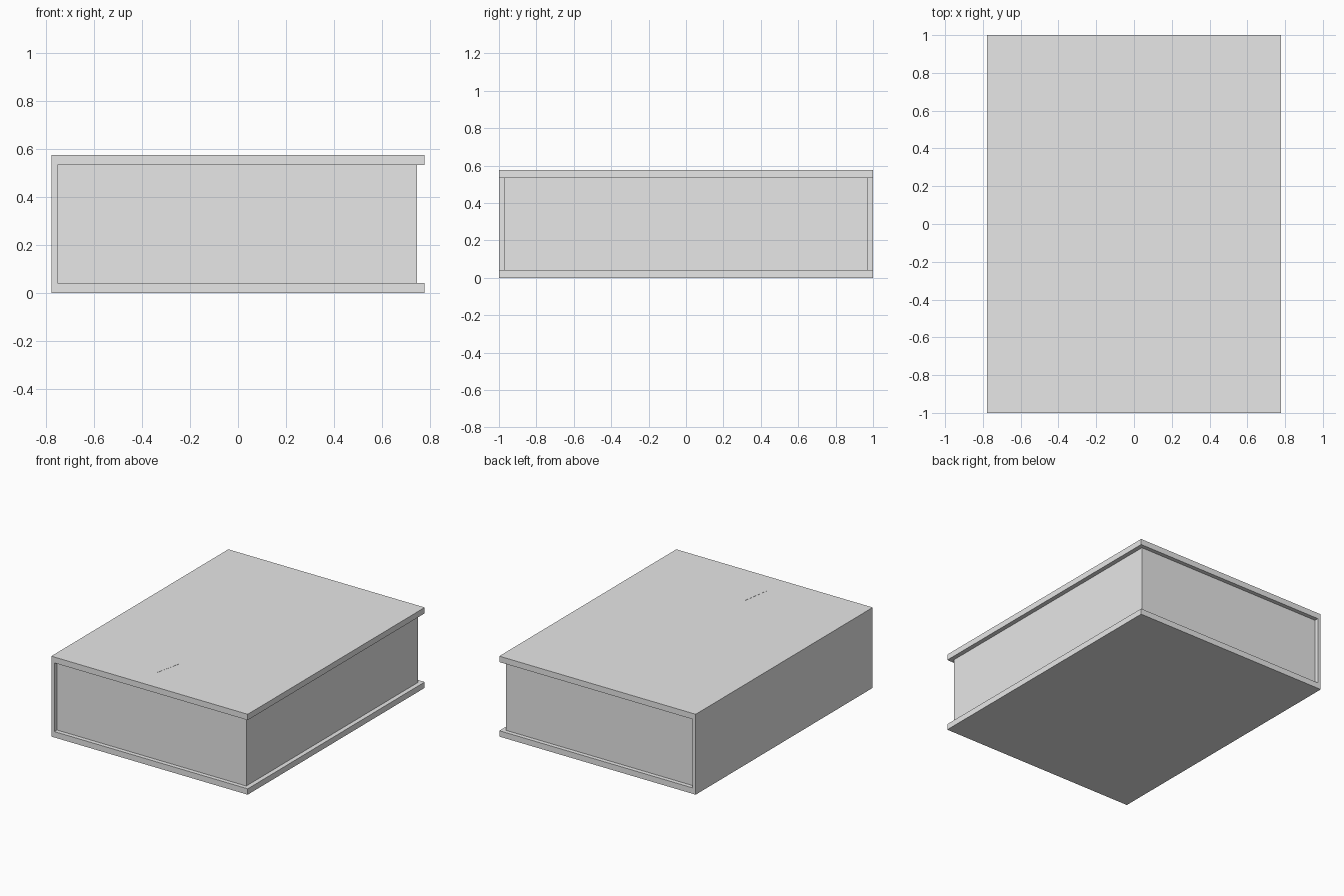
import bpy
import bmesh
from mathutils import Vector

cube = bpy.data.objects.get("Cube")
if cube:
    bpy.data.objects.remove(cube, do_unlink=True)

# Overall sizes
W, L, H = 0.777, 1.0, 0.575
BOARD, SPINE = 0.042, 0.025
PAGE_X, PAGE_Y = 0.745, 0.97

grey = bpy.data.materials.new("light grey")
grey.use_nodes = True
COLOUR = (0.8, 0.8, 0.8, 1.0)
grey.diffuse_color = COLOUR
grey.node_tree.nodes["Principled BSDF"].inputs["Base Color"].default_value = COLOUR


def extrude_outline(name, points, direction):
    """Extrude a flat closed outline into a solid object."""
    bm = bmesh.new()
    face = bm.faces.new([bm.verts.new(p) for p in points])
    result = bmesh.ops.extrude_face_region(bm, geom=[face], use_keep_orig=True)
    moved = [v for v in result["geom"] if isinstance(v, bmesh.types.BMVert)]
    bmesh.ops.translate(bm, verts=moved, vec=Vector(direction))
    bmesh.ops.recalc_face_normals(bm, faces=bm.faces)
    mesh = bpy.data.meshes.new(name)
    bm.to_mesh(mesh)
    bm.free()
    mesh.materials.append(grey)
    obj = bpy.data.objects.new(name, mesh)
    bpy.context.collection.objects.link(obj)
    return obj


# Cover: two boards joined by the spine, open on the left
inner = -W + SPINE
profile = [(-W, 0), (W, 0), (W, BOARD), (inner, BOARD),
           (inner, H - BOARD), (W, H - BOARD), (W, H), (-W, H)]
extrude_outline("cover", [(x, -L, z) for x, z in profile], (0, 2 * L, 0))

# Page block, set back from the cover edges
block = [(inner, -PAGE_Y), (PAGE_X, -PAGE_Y), (PAGE_X, PAGE_Y), (inner, PAGE_Y)]
extrude_outline("page_block", [(x, y, BOARD) for x, y in block],
                (0, 0, H - 2 * BOARD))

# Thin sliver mark on the top board
sliver = [(-0.07, -0.81), (-0.032, -0.64), (-0.03, -0.6), (-0.037, -0.6)]
extrude_outline("cover_mark", [(x, y, H) for x, y in sliver], (0, 0, 0.001))
